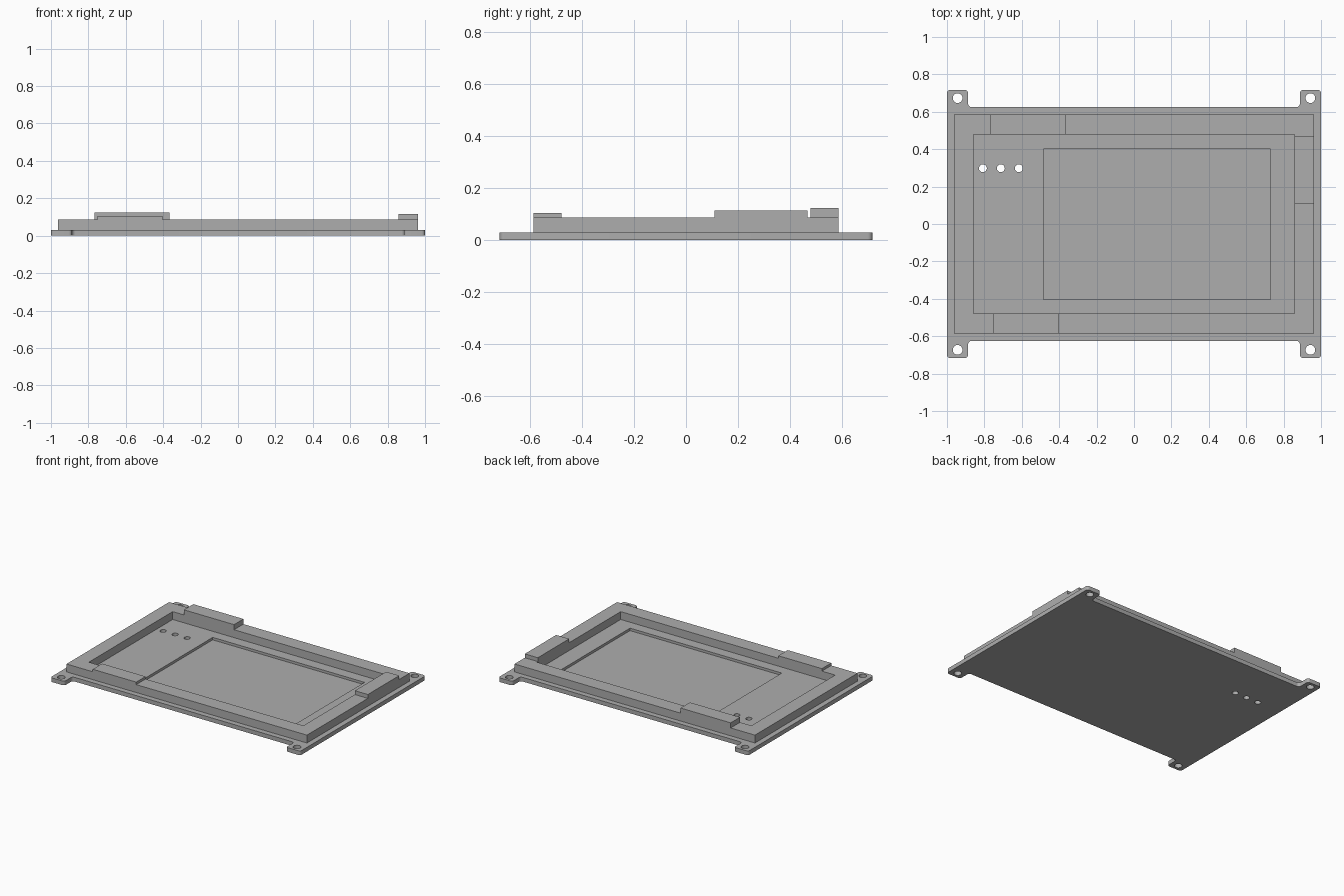
import bpy, bmesh, math
from mathutils import Vector

if "Cube" in bpy.data.objects:
    bpy.data.objects.remove(bpy.data.objects["Cube"])

grey = bpy.data.materials.new("grey plastic")
grey.diffuse_color = (0.42, 0.42, 0.42, 1)
grey.use_nodes = True
grey.node_tree.nodes["Principled BSDF"].inputs["Base Color"].default_value = grey.diffuse_color


def prism(name, pts, z0, z1):
    """Extrude a flat counter-clockwise outline from z0 to z1."""
    bm = bmesh.new()
    face = bm.faces.new([bm.verts.new((x, y, z0)) for x, y in pts])
    top = bmesh.ops.extrude_face_region(bm, geom=[face])
    bmesh.ops.translate(bm, vec=(0, 0, z1 - z0),
                        verts=[v for v in top["geom"] if isinstance(v, bmesh.types.BMVert)])
    bmesh.ops.recalc_face_normals(bm, faces=bm.faces)
    mesh = bpy.data.meshes.new(name)
    bm.to_mesh(mesh)
    bm.free()
    mesh.materials.append(grey)
    ob = bpy.data.objects.new(name, mesh)
    bpy.context.collection.objects.link(ob)
    return ob


def rect(x0, x1, y0, y1):
    return [(x0, y0), (x1, y0), (x1, y1), (x0, y1)]


def circle(x, y, r, n=32):
    return [(x + r * math.cos(2 * math.pi * i / n),
             y + r * math.sin(2 * math.pi * i / n)) for i in range(n)]


def rounded(corners, r, n=6):
    """Replace each right-angled corner with a small arc."""
    out = []
    for i, c in enumerate(corners):
        c = Vector(c)
        a = (Vector(corners[i - 1]) - c).normalized() * r
        b = (Vector(corners[(i + 1) % len(corners)]) - c).normalized() * r
        for k in range(n + 1):
            t = k / n * math.pi / 2
            out.append(tuple(c + a * (1 - math.sin(t)) + b * (1 - math.cos(t))))
    return out


def boolean(target, other, operation):
    """Apply a boolean and discard the helper."""
    mod = target.modifiers.new(operation.lower(), "BOOLEAN")
    mod.operation, mod.solver, mod.object = operation, "EXACT", other
    bpy.context.view_layer.objects.active = target
    bpy.ops.object.modifier_apply(modifier=mod.name)
    bpy.data.objects.remove(other)


# base plate with four mounting tabs
X, TX, Y, TY = 1.0, 0.887, 0.625, 0.717
outline = [(-X, -TY), (-TX, -TY), (-TX, -Y), (TX, -Y), (TX, -TY), (X, -TY),
           (X, TY), (TX, TY), (TX, Y), (-TX, Y), (-TX, TY), (-X, TY)]
panel = prism("display_bezel", rounded(outline, 0.018), 0, 0.03)

# raised wall around the display bay
FX, FY, IX, IY, TOP = 0.962, 0.586, 0.858, 0.479, 0.087
wall = prism("wall", rect(-FX, FX, -FY, FY), 0.02, TOP)
boolean(wall, prism("bay", rect(-IX, IX, -IY, IY), 0, 0.2), "DIFFERENCE")

# higher blocks on the back, front and right walls
for x0, x1, y0, y1, z in [(-0.768, -0.367, IY, FY, 0.124),
                          (-0.752, -0.404, -FY, -IY, 0.105),
                          (IX, FX, 0.11, 0.468, 0.115)]:
    boolean(wall, prism("block", rect(x0, x1, y0, y1), 0.05, z), "UNION")
boolean(panel, wall, "UNION")

# shallow screen recess
boolean(panel, prism("recess", rect(-0.484, 0.731, -0.404, 0.402), 0.012, 0.06), "DIFFERENCE")

# mounting holes in the tabs and three indicator holes
holes = [(sx * 0.943, sy * 0.673, 0.026) for sx in (-1, 1) for sy in (-1, 1)]
holes += [(-0.808 + 0.096 * i, 0.298, 0.021) for i in range(3)]
for x, y, r in holes:
    boolean(panel, prism("hole", circle(x, y, r), -0.1, 0.06), "DIFFERENCE")

# smooth only the round corners and holes
bpy.ops.object.select_all(action="DESELECT")
panel.select_set(True)
bpy.context.view_layer.objects.active = panel
bpy.ops.object.shade_smooth_by_angle(angle=math.radians(30))
